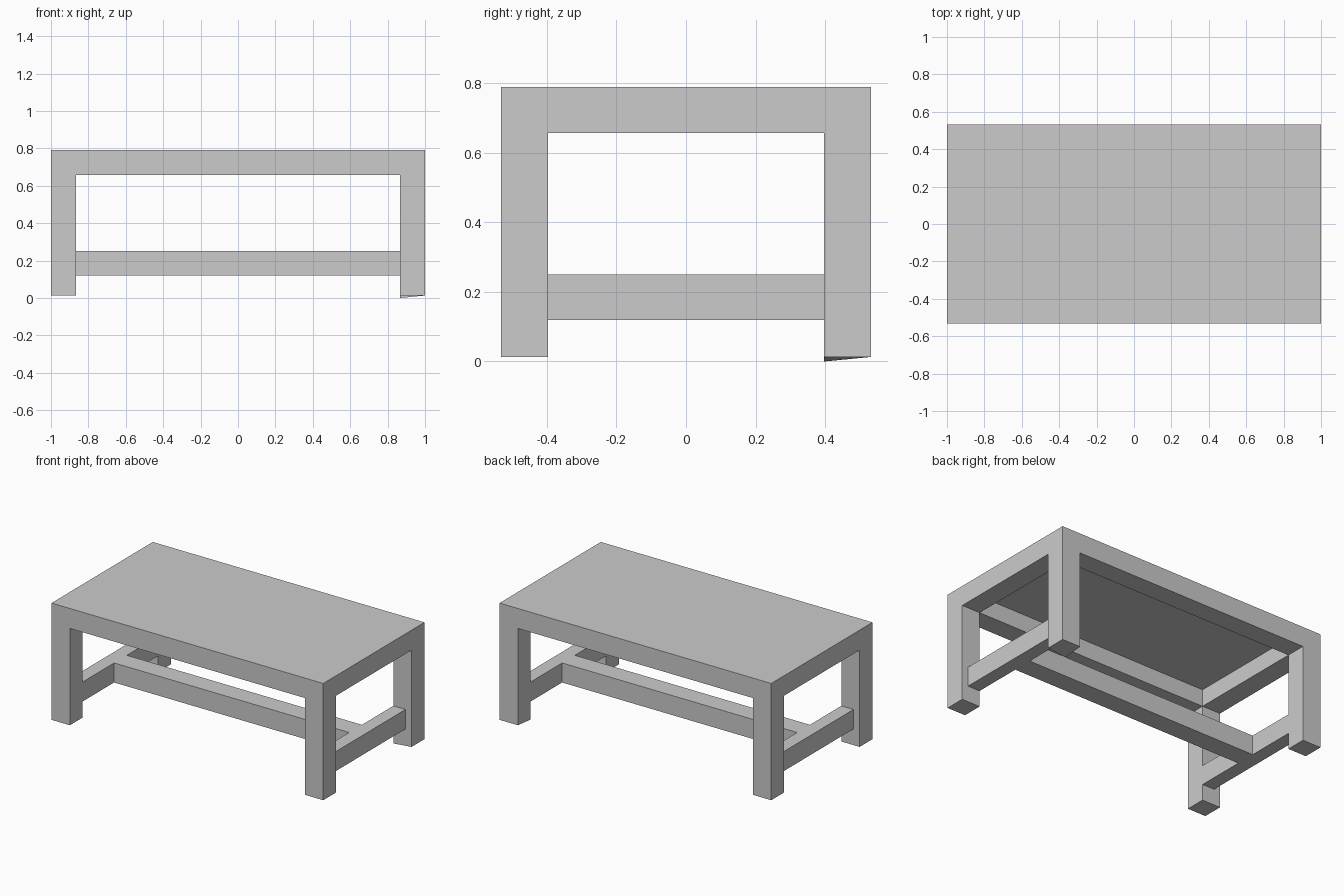
import bpy
import bmesh
from mathutils import Vector

if "Cube" in bpy.data.objects:
    bpy.data.objects.remove(bpy.data.objects["Cube"], do_unlink=True)

grey = bpy.data.materials.new("plain grey")
grey.use_nodes = True
colour = (0.6, 0.6, 0.6, 1)
grey.diffuse_color = colour
grey.node_tree.nodes["Principled BSDF"].inputs["Base Color"].default_value = colour

# Table dimensions
X, Y, TOP, FOOT = 1.0, 0.532, 0.79, 0.013
BEAM = 0.135
XI, YI = X - BEAM, Y - BEAM
APRON = 0.657
RAIL_LOW, RAIL_HIGH = 0.12, 0.25


def box(name, low, high):
    """Flat-faced box spanning two opposite corners."""
    low, high = Vector(low), Vector(high)
    bm = bmesh.new()
    bmesh.ops.create_cube(bm, size=1)
    for v in bm.verts:
        v.co = (low + high) / 2 + v.co * (high - low)
    mesh = bpy.data.meshes.new(name)
    bm.to_mesh(mesh)
    bm.free()
    mesh.materials.append(grey)
    ob = bpy.data.objects.new(name, mesh)
    bpy.context.collection.objects.link(ob)
    return ob


def pair(a, b, sign):
    """Ordered range between a and b on the chosen side."""
    return sorted((a * sign, b * sign))


# Thin panel set flush into the frame
box("top_panel", (-XI, -YI, 0.77), (XI, YI, TOP))

for side, sx in (("left", 1), ("right", -1)):
    x0, x1 = pair(XI, X, sx)
    # End apron between the legs
    box(side + "_apron", (x0, -YI, APRON), (x1, YI, TOP))
    # Low end rail, set back from the outer leg face
    r0, r1 = pair(XI, 0.955, sx)
    box(side + "_rail", (r0, -YI, RAIL_LOW), (r1, YI, RAIL_HIGH))
    # Corner legs
    for end, sy in (("front", -1), ("back", 1)):
        y0, y1 = pair(YI, Y, sy)
        leg = box(f"{end}_{side}_leg", (x0, y0, FOOT), (x1, y1, TOP))
        if sx == sy == 1:
            # Slightly uneven foot on its inner corner
            min(leg.data.vertices, key=lambda v: v.co.x + v.co.y + v.co.z).co.z = 0

# Long aprons
for end, sy in (("front", -1), ("back", 1)):
    y0, y1 = pair(YI, Y, sy)
    box(end + "_apron", (-XI, y0, APRON), (XI, y1, TOP))

# Central stretcher joining the end rails
box("centre_stretcher", (-XI, -0.067, RAIL_LOW), (XI, 0.067, RAIL_HIGH))
